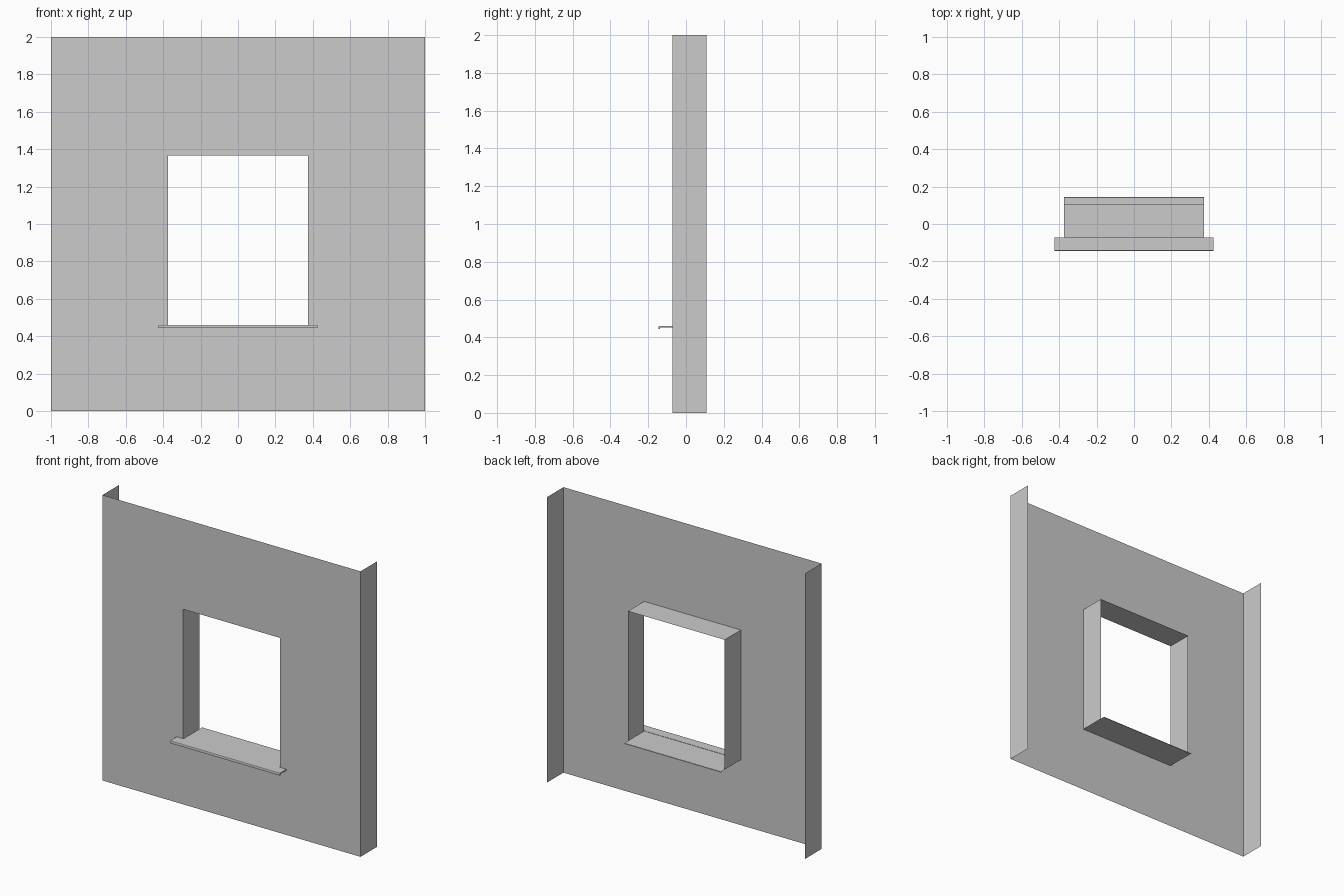
import bpy, bmesh

if "Cube" in bpy.data.objects:
    bpy.data.objects.remove(bpy.data.objects["Cube"])

FRONT, BACK = -0.072, 0.108
W, Z0, Z1 = 0.375, 0.458, 1.367     # window opening


def finish(name, bm):
    mesh = bpy.data.meshes.new(name)
    bm.to_mesh(mesh)
    bm.free()
    obj = bpy.data.objects.new(name, mesh)
    bpy.context.collection.objects.link(obj)
    return obj


def ring(bm, x, z0, z1, y):
    return [bm.verts.new((sx, y, z)) for sx, z in ((-x, z0), (x, z0), (x, z1), (-x, z1))]


def bridge(bm, a, b, sides):
    for i in sides:
        j = (i + 1) % 4
        bm.faces.new((a[i], a[j], b[j], b[i]))


def extrude_profile(name, profile, half, closed):
    # sweep a (y, z) profile along x, capping the ends when closed
    bm = bmesh.new()
    left = [bm.verts.new((-half, y, z)) for y, z in profile]
    right = [bm.verts.new((half, y, z)) for y, z in profile]
    n = len(profile)
    for i in range(n if closed else n - 1):
        j = (i + 1) % n
        bm.faces.new((left[i], right[i], right[j], left[j]))
    if closed:
        bm.faces.new(left)
        bm.faces.new(right[::-1])
        bmesh.ops.recalc_face_normals(bm, faces=bm.faces)
    return finish(name, bm)


# Wall sheet with side returns and the window reveal (sill closes the bottom)
bm = bmesh.new()
outer = ring(bm, 1, 0, 2, FRONT)
outer_back = ring(bm, 1, 0, 2, BACK)
inner = ring(bm, W, Z0, Z1, FRONT)
inner_back = ring(bm, W, Z0, Z1, BACK)
bridge(bm, outer, inner, range(4))
bridge(bm, outer_back, outer, (1, 3))
bridge(bm, inner, inner_back, (1, 2, 3))
bmesh.ops.delete(bm, geom=[v for v in bm.verts if not v.link_faces], context='VERTS')
finish("wall_panel", bm)

# Wide outer sill with rounded drip lip
extrude_profile("sill_nosing", [
    (FRONT, 0.46), (-0.139, 0.46), (-0.143, 0.459), (-0.145, 0.455),
    (-0.145, 0.443), (-0.138, 0.443), (-0.138, 0.451), (FRONT, 0.451)], 0.425, True)

# Narrow sill sheet running through the opening to a small back lip
extrude_profile("sill_sheet", [
    (FRONT, Z0), (BACK, Z0), (0.139, Z0), (0.143, 0.456), (0.145, 0.451)], W, False)
